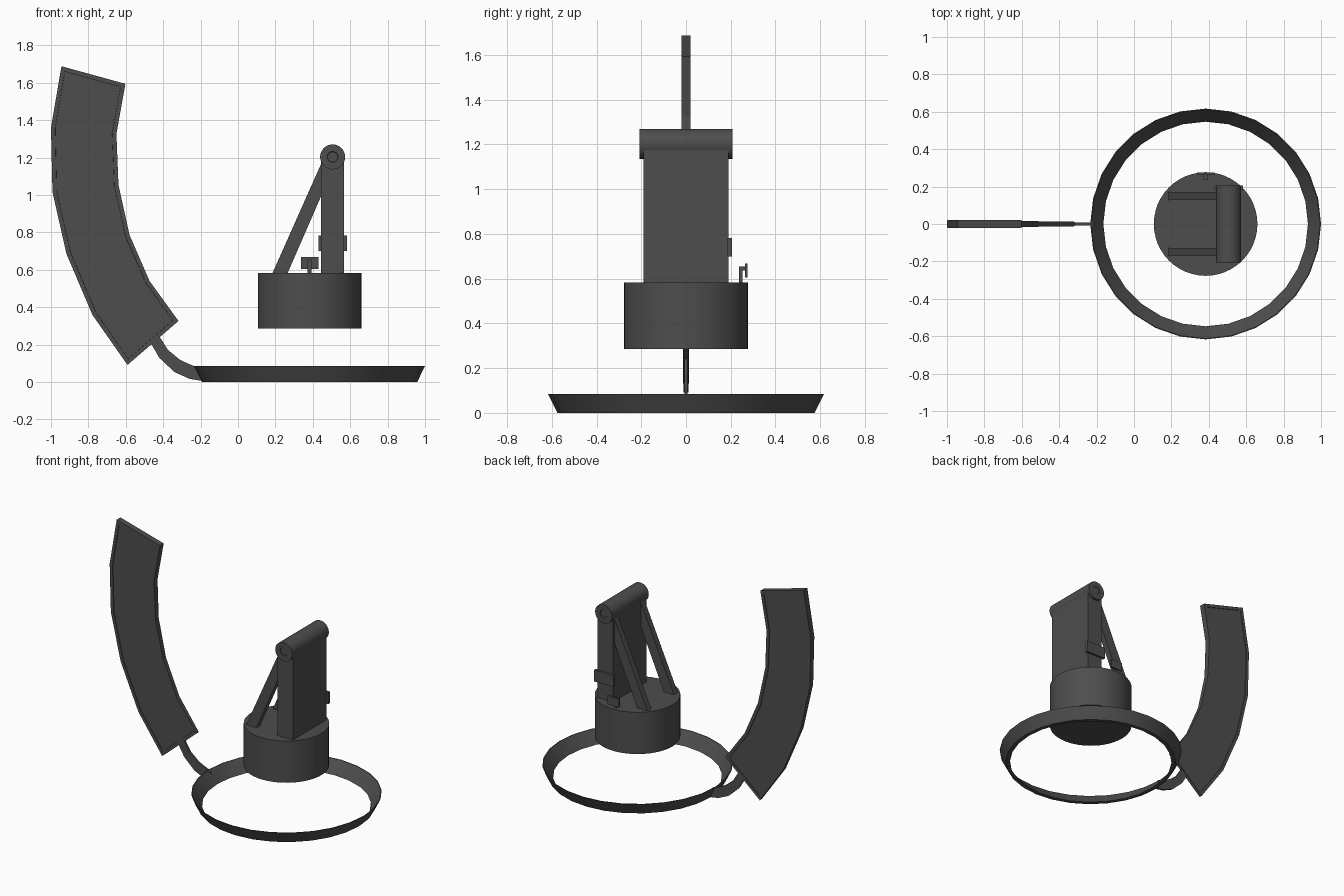
import bpy, bmesh, math
from mathutils import Vector

if "Cube" in bpy.data.objects:
    bpy.data.objects.remove(bpy.data.objects["Cube"])

dark = bpy.data.materials.new("dark_grey")
dark.diffuse_color = (0.075, 0.075, 0.075, 1)
dark.use_nodes = True
dark.node_tree.nodes["Principled BSDF"].inputs["Base Color"].default_value = dark.diffuse_color
CX = 0.383  # centre of ring and drum


def finish(name, bm, smooth=False):
    bmesh.ops.recalc_face_normals(bm, faces=bm.faces)
    me = bpy.data.meshes.new(name)
    bm.to_mesh(me)
    bm.free()
    me.materials.append(dark)
    ob = bpy.data.objects.new(name, me)
    bpy.context.collection.objects.link(ob)
    if smooth:
        bpy.ops.object.select_all(action='DESELECT')
        ob.select_set(True)
        bpy.context.view_layer.objects.active = ob
        bpy.ops.object.shade_smooth_by_angle(angle=math.radians(35))
    return ob


def lathe(name, profile, n, origin, axis='Z', closed=False):
    """Revolve (radius, height) points; open profiles are capped."""
    bm = bmesh.new()
    rings = []
    for r, h in profile:
        ring = []
        for i in range(n):
            a = 2 * math.pi * i / n
            c, s = r * math.cos(a), r * math.sin(a)
            p = Vector((c, s, h)) if axis == 'Z' else Vector((c, h, s))
            ring.append(bm.verts.new(p + Vector(origin)))
        rings.append(ring)
    pairs = list(zip(rings, rings[1:]))
    if closed:
        pairs.append((rings[-1], rings[0]))
    else:
        bm.faces.new(rings[0])
        bm.faces.new(rings[-1])
    for a, b in pairs:
        for i in range(n):
            j = (i + 1) % n
            bm.faces.new((a[i], a[j], b[j], b[i]))
    return finish(name, bm, True)


def box(name, lo, hi):
    bm = bmesh.new()
    bmesh.ops.create_cube(bm, size=1)
    for v in bm.verts:
        v.co = [l + (h - l) * (c + 0.5) for c, l, h in zip(v.co, lo, hi)]
    return finish(name, bm)


def strip(name, left, right, halfs, y=0, border=0, depth=0):
    """Solid band between two xz rails, optional recessed panels on both sides."""
    bm = bmesh.new()
    rows = []
    for (ax, az), (bx, bz), t in zip(left, right, halfs):
        rows.append([bm.verts.new(p) for p in
                     ((ax, y - t, az), (bx, y - t, bz), (bx, y + t, bz), (ax, y + t, az))])
    sides = []
    for a, b in zip(rows, rows[1:]):
        for i in range(4):
            j = (i + 1) % 4
            f = bm.faces.new((a[i], a[j], b[j], b[i]))
            if i in (0, 2):
                sides.append(f)
    bm.faces.new(rows[0])
    bm.faces.new(rows[-1])
    bmesh.ops.recalc_face_normals(bm, faces=bm.faces)
    if border:
        bmesh.ops.inset_region(bm, faces=sides, thickness=border, use_even_offset=True)
        bmesh.ops.inset_region(bm, faces=sides, thickness=0.001, depth=-depth)
    return finish(name, bm)


# flared base ring with a thin top edge
lathe("base_ring", [(0.575, 0), (0.617, 0.085), (0.612, 0.085), (0.547, 0)], 28, (CX, 0, 0), closed=True)

# drum
lathe("drum", [(0.277, 0.285), (0.277, 0.583)], 48, (CX, 0, 0))

# upright column and the roller on top with ringed ends
box("column", (0.445, -0.19, 0.57), (0.567, 0.19, 1.205))
lathe("top_roller", [(0.027, -0.203), (0.029, -0.207), (0.055, -0.207), (0.067, -0.207),
                     (0.067, 0.207), (0.055, 0.207), (0.029, 0.207), (0.027, 0.203)],
      32, (0.506, 0, 1.203), axis='Y')

# two slanted braces
for side, y in (("front", -0.15), ("back", 0.15)):
    strip(side + "_brace", [(0.179, 0.57), (0.455, 1.19)], [(0.26, 0.57), (0.53, 1.19)],
          [0.021, 0.021], y)

# plate on the back side of the column
box("side_plate", (0.43, 0.185, 0.70), (0.583, 0.206, 0.782))

# small catch standing on the drum
box("catch_stem", (0.372, 0.236, 0.575), (0.392, 0.252, 0.655))
box("catch_arm", (0.372, 0.236, 0.637), (0.392, 0.268, 0.655))
box("catch_plate", (0.338, 0.264, 0.605), (0.43, 0.276, 0.667))

# curved blade, thicker toward the top
outer = [(-0.591, 0.091), (-0.778, 0.358), (-0.917, 0.684), (-0.992, 1.016), (-1.0, 1.358), (-0.944, 1.688)]
inner = [(-0.318, 0.326), (-0.473, 0.54), (-0.58, 0.786), (-0.639, 1.053), (-0.65, 1.326), (-0.602, 1.594)]
strip("blade", outer, inner, [0.012, 0.014, 0.016, 0.018, 0.02, 0.021], border=0.022, depth=0.004)

# curved arm joining blade and ring
low = [(-0.485, 0.26), (-0.462, 0.2), (-0.42, 0.128), (-0.34, 0.053), (-0.26, 0.017), (-0.185, 0.004)]
high = [(-0.445, 0.285), (-0.415, 0.235), (-0.375, 0.172), (-0.31, 0.118), (-0.26, 0.095), (-0.215, 0.078)]
strip("blade_arm", low, high, [0.007] * 6)
